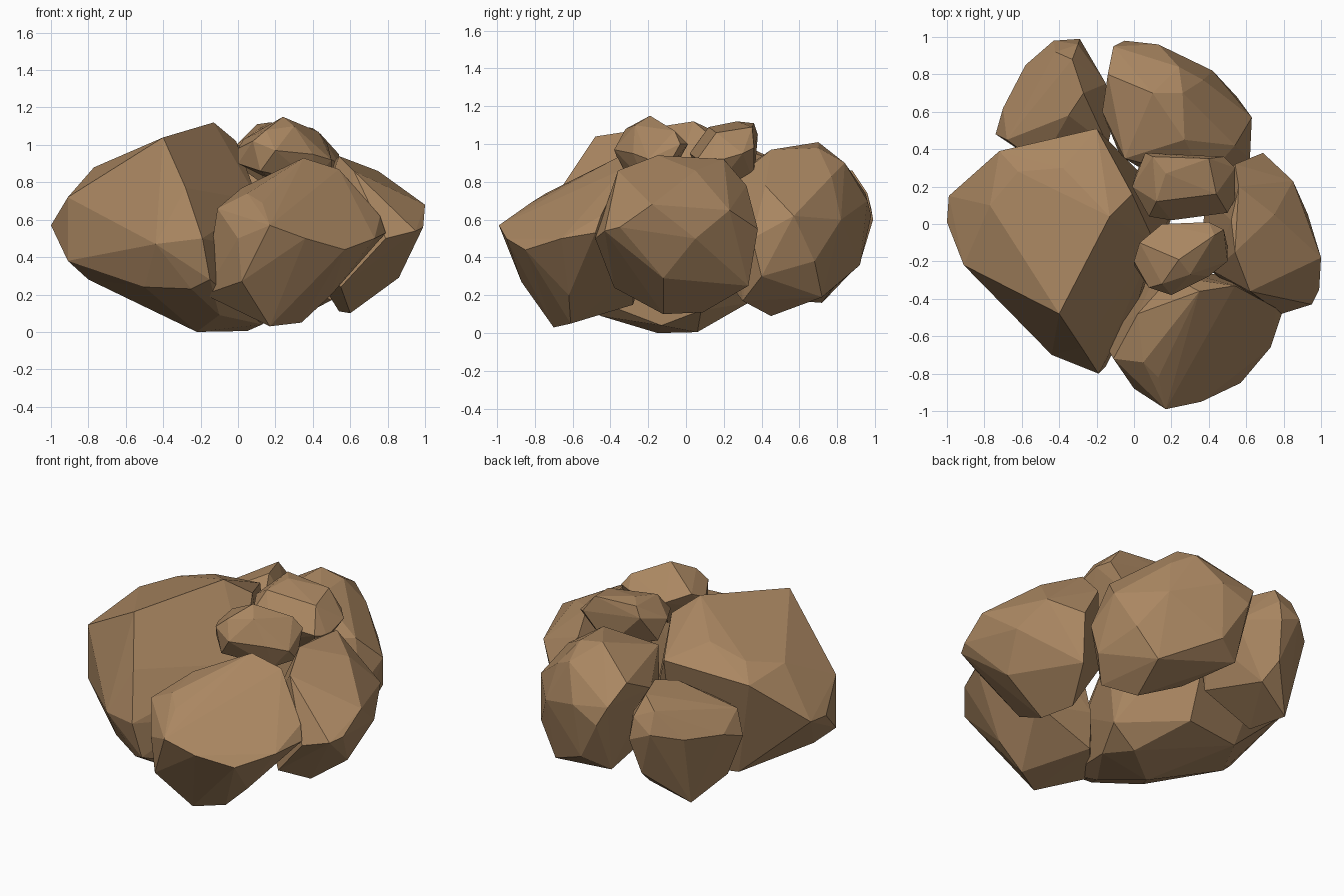
import bpy, bmesh, math

stone = bpy.data.materials.new("brown_stone")
stone.diffuse_color = (0.40, 0.24, 0.12, 1)


def rock(name, corners):
    """Wrap a faceted boulder around its main corners."""
    bm = bmesh.new()
    for c in corners:
        bm.verts.new(c)
    hull = bmesh.ops.convex_hull(bm, input=bm.verts)
    spare = [g for g in hull["geom_interior"] if isinstance(g, bmesh.types.BMVert)]
    bmesh.ops.delete(bm, geom=list(set(spare)), context='VERTS')
    bmesh.ops.dissolve_limit(bm, angle_limit=math.radians(4), verts=bm.verts, edges=bm.edges)
    bmesh.ops.recalc_face_normals(bm, faces=bm.faces)
    me = bpy.data.meshes.new(name)
    bm.to_mesh(me)
    bm.free()
    me.materials.append(stone)
    bpy.context.collection.objects.link(bpy.data.objects.new(name, me))


# Largest boulder, on the left and under the pile
rock("left_boulder", [
    (-1, .01, .57), (-.91, -.22, .72), (-.91, -.22, .38), (-.99, .15, .58),
    (-.77, .1, .88), (-.4, -.48, 1.04), (-.13, .04, 1.12), (-.28, -.66, .77),
    (-.19, -.8, .5), (-.44, -.7, .47), (-.15, -.76, .28), (-.72, .39, .83),
    (-.62, .28, .92), (-.38, .3, .99), (-.2, .51, .9), (-.01, .16, 1.02),
    (.11, -.1, .7), (.02, -.42, .45), (-.5, -.52, .24), (-.25, -.68, .23),
    (-.8, -.15, .28), (-.55, .25, .18), (-.22, -.15, 0), (.05, .06, .005),
    (.13, -.13, .04), (.22, .08, .12), (.16, -.05, .35), (-.12, .36, .5),
    (-.15, .33, .16), (-.1, -.45, .09)])

# Boulder at the front
rock("front_boulder", [
    (-.11, -.72, .66), (.05, -.74, .74), (.13, -.82, .69), (.17, -.99, .57),
    (0, -.88, .5), (.57, -.85, .44), (.36, -.95, .5), (.73, -.66, .5),
    (.79, -.48, .53), (.76, -.45, .62), (.35, -.36, .93), (.54, -.33, .87),
    (.02, -.48, .77), (.02, -.87, .27), (.17, -.7, .03), (.34, -.61, .05),
    (.5, -.62, .2), (-.18, -.6, .2), (.1, -.28, .15), (.5, -.28, .3),
    (.2, -.28, .78), (.04, -.4, .5), (.14, -.22, .35)])

# Boulder on the right
rock("right_boulder", [
    (.52, .02, .92), (.54, -.15, .94), (.56, .2, .92), (.54, .32, .78),
    (.69, .38, .55), (.75, .05, .86), (.85, .23, .65), (.87, -.07, .77),
    (1, -.18, .68), (.99, -.35, .56), (.95, -.43, .54), (.79, -.48, .5),
    (.62, -.36, .86), (.93, .05, .5), (.86, -.12, .29), (.6, -.12, .1),
    (.54, .09, .11), (.66, .33, .25), (.55, -.38, .24), (.42, -.25, .6),
    (.38, .15, .4), (.36, -.2, .4)])

# Boulder at the back right
rock("back_right_boulder", [
    (-.17, .6, .75), (-.14, .8, .85), (-.11, .95, .74), (-.05, .98, .62),
    (.13, .96, .7), (.1, .7, 1.01), (.26, .7, .98), (.27, .45, .97),
    (.24, .84, .9), (.37, .77, .83), (.42, .82, .6), (.63, .57, .62),
    (.54, .42, .78), (.62, .35, .5), (-.05, .35, .9), (.38, .24, .8),
    (-.08, .38, .4), (.1, .92, .36), (-.06, .84, .29), (.42, .72, .19),
    (.61, .4, .3), (.55, .68, .38), (.35, .45, .09), (.5, .3, .17),
    (.1, .55, .2), (.2, .2, .3)])

# Boulder at the back left
rock("back_left_boulder", [
    (-.74, .48, .55), (-.7, .62, .6), (-.58, .85, .62), (-.43, .98, .66),
    (-.29, .99, .6), (-.3, .96, .74), (-.42, .92, .79), (-.33, .88, .86),
    (-.27, .7, .87), (-.35, .58, .84), (-.5, .6, .78), (-.68, .45, .7),
    (-.15, .75, .65), (-.11, .55, .6), (-.14, .42, .65), (-.5, .32, .65),
    (-.33, .92, .37), (-.54, .72, .16), (-.3, .8, .27), (-.66, .52, .3),
    (-.2, .4, .35), (-.5, .45, .18)])

# Two small stones on top
rock("front_top_stone", [
    (0, -.2, .98), (0, -.22, .9), (.03, -.1, 1.03), (.15, 0, .98),
    (.15, -.32, 1.08), (.24, -.19, 1.15), (.3, -.27, 1.1), (.4, .01, 1.0),
    (.43, -.06, 1.07), (.48, -.03, 1.0), (.5, -.2, .92), (.5, -.12, .84),
    (.4, -.28, .95), (.2, -.38, .97), (.08, -.34, 1.02), (.12, -.34, .86),
    (.2, -.1, .8), (.4, -.22, .8)])
rock("back_top_stone", [
    (-.01, .2, 1.0), (.01, .27, .88), (.06, .38, 1.05), (.1, .36, 1.11),
    (.17, .27, 1.12), (.12, .12, 1.09), (.4, .35, 1.09), (.44, .16, 1.06),
    (.48, .36, .98), (.54, .3, .95), (.54, .13, .9), (.5, .06, .92),
    (.2, .02, .95), (.08, .04, .98), (.15, .1, .78), (.45, .15, .76),
    (.3, .36, .8)])
